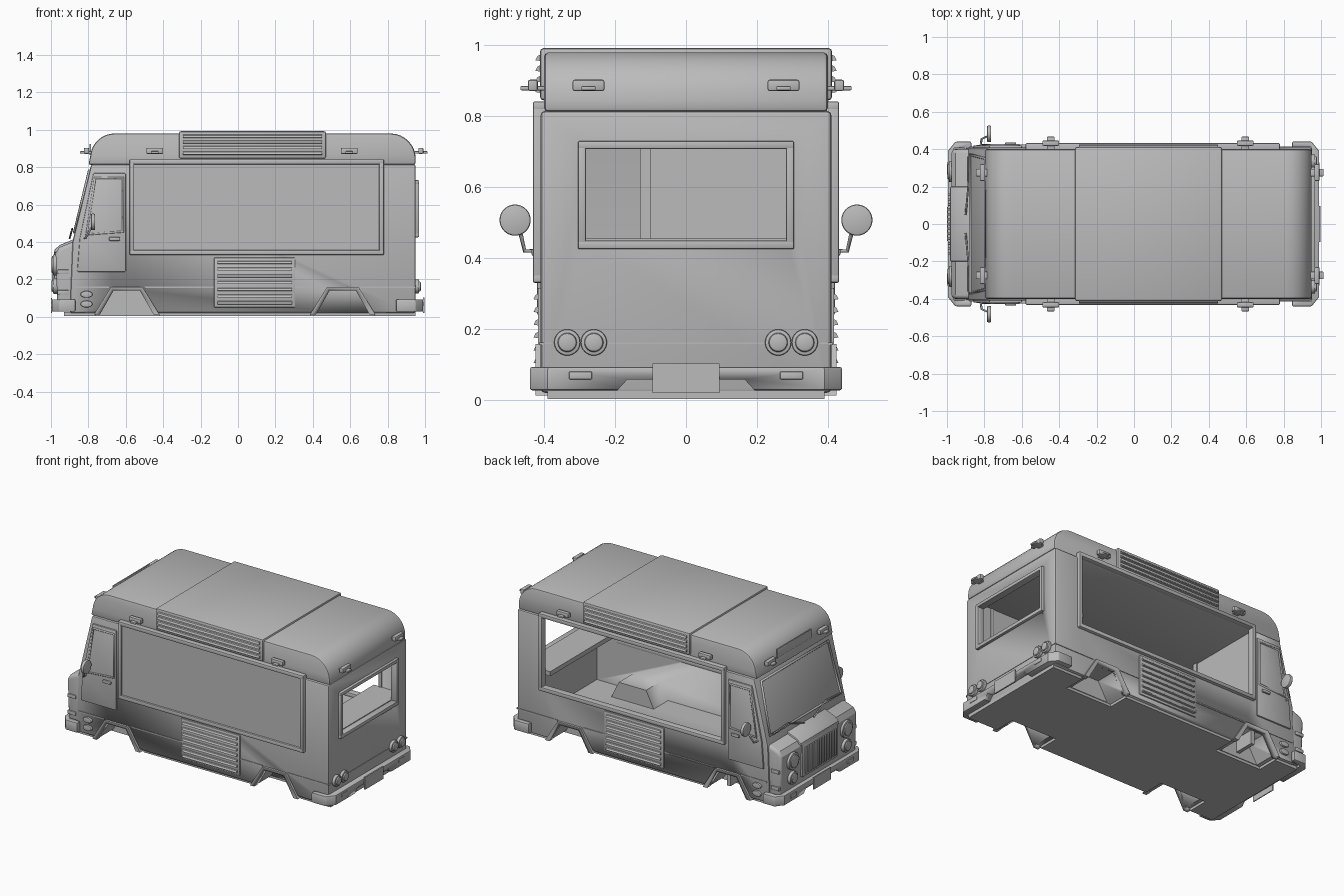
import bpy, bmesh, math
from mathutils import Vector

if "Cube" in bpy.data.objects:
    bpy.data.objects.remove(bpy.data.objects["Cube"], do_unlink=True)

grey = bpy.data.materials.new("plain_grey")
grey.use_nodes = True
grey.diffuse_color = (0.5, 0.5, 0.5, 1)
grey.node_tree.nodes["Principled BSDF"].inputs["Base Color"].default_value = (0.5, 0.5, 0.5, 1)


def finish(ob, bevel=0.0, segments=2):
    ob.data.materials.append(grey)
    bpy.ops.object.select_all(action='DESELECT')
    ob.select_set(True)
    bpy.context.view_layer.objects.active = ob
    if bevel:
        m = ob.modifiers.new("soft_edges", 'BEVEL')
        m.width, m.segments, m.limit_method = bevel, segments, 'ANGLE'
        m.angle_limit = math.radians(40)
        bpy.ops.object.modifier_apply(modifier=m.name)
    bpy.ops.object.shade_smooth_by_angle(angle=math.radians(32))
    return ob


def prism(name, pts, axis, a, b, bevel=0.0, segments=2):
    """Extrude an outline along one axis between a and b."""
    def place(p, d):
        return {'x': (d, p[0], p[1]), 'y': (p[0], d, p[1]), 'z': (p[0], p[1], d)}[axis]
    bm = bmesh.new()
    face = bm.faces.new([bm.verts.new(place(p, a)) for p in pts])
    new = bmesh.ops.extrude_face_region(bm, geom=[face])["geom"]
    shift = Vector(place((0, 0), b - a))
    bmesh.ops.translate(bm, vec=shift, verts=[v for v in new if isinstance(v, bmesh.types.BMVert)])
    bmesh.ops.recalc_face_normals(bm, faces=bm.faces)
    me = bpy.data.meshes.new(name)
    bm.to_mesh(me)
    bm.free()
    ob = bpy.data.objects.new(name, me)
    bpy.context.collection.objects.link(ob)
    return finish(ob, bevel, segments)


def box(name, x0, x1, y0, y1, z0, z1, bevel=0.0):
    return prism(name, [(x0, y0), (x1, y0), (x1, y1), (x0, y1)], 'z', z0, z1, bevel)


def disc(name, loc, r, depth, axis, bevel=0.0):
    turn = {'x': (0, math.pi / 2, 0), 'y': (math.pi / 2, 0, 0)}[axis]
    bpy.ops.mesh.primitive_cylinder_add(vertices=32, radius=r, depth=depth, location=loc, rotation=turn)
    ob = bpy.context.object
    ob.name = name
    return finish(ob, bevel)


def tube(name, pts, r, closed=False):
    cu = bpy.data.curves.new(name, 'CURVE')
    cu.dimensions, cu.bevel_depth, cu.bevel_resolution = '3D', r, 1
    cu.use_fill_caps = True
    sp = cu.splines.new('POLY')
    sp.points.add(len(pts) - 1)
    for q, p in zip(sp.points, pts):
        q.co = (*p, 1)
    sp.use_cyclic_u = closed
    ob = bpy.data.objects.new(name, cu)
    bpy.context.collection.objects.link(ob)
    cu.materials.append(grey)
    return ob


def combine(ob, tool, how):
    m = ob.modifiers.new("cut", 'BOOLEAN')
    m.object, m.operation, m.solver = tool, how, 'EXACT'
    bpy.context.view_layer.objects.active = ob
    bpy.ops.object.modifier_apply(modifier=m.name)
    bpy.data.objects.remove(tool, do_unlink=True)


def arc(cx, cz, r, start, end, n=8):
    return [(cx + r * math.cos(math.radians(start + (end - start) * i / n)),
             cz + r * math.sin(math.radians(start + (end - start) * i / n))) for i in range(n + 1)]


def trapezoid(cx, low, high, z0, z1):
    return [(cx - low, z0), (cx - high, z1), (cx + high, z1), (cx + low, z0)]


SIDES = (("left", 1), ("right", -1))
WHEELS = (("front", -0.595), ("rear", 0.56))

# hollow lower body with wheel wells, hatch and rear window
body = prism("body", [(-0.9, 0.02), (-0.885, 0.4), (-0.785, 0.815), (0.95, 0.815), (0.95, 0.02)],
             'y', -0.41, 0.41, 0.012)
combine(body, prism("cavity", [(-0.82, 0.05), (-0.82, 0.4), (-0.73, 0.9), (0.925, 0.9), (0.925, 0.05)],
                    'y', -0.39, 0.39), 'DIFFERENCE')
for _, s in SIDES:
    for _, cx in WHEELS:
        combine(body, prism("well_liner", trapezoid(cx, 0.165, 0.1, 0.03, 0.16), 'y', s * 0.24, s * 0.4), 'UNION')
        combine(body, prism("well_cut", trapezoid(cx, 0.15, 0.07, 0, 0.14), 'y', s * 0.255, s * 0.5), 'DIFFERENCE')
combine(body, box("hatch_cut", -0.56, 0.76, 0.3, 0.5, 0.355, 0.9), 'DIFFERENCE')
combine(body, box("rear_window_cut", 0.85, 1.1, -0.285, 0.285, 0.447, 0.71), 'DIFFERENCE')
box("chassis", -0.9, 0.93, -0.25, 0.25, 0.003, 0.025)
for end, x0, x1 in (("front", -0.93, -0.76), ("middle", -0.42, 0.39), ("rear", 0.73, 0.95)):
    box(end + "_chassis_edge", x0, x1, -0.39, 0.39, 0.003, 0.025)

# roof with rounded ends and raised centre unit
prism("roof", [(-0.8, 0.812)] + arc(-0.66, 0.85, 0.13, 175, 90) + arc(0.815, 0.845, 0.135, 90, 0) + [(0.95, 0.812)],
      'y', -0.4, 0.4, 0.012)
box("roof_unit", -0.315, 0.47, -0.412, 0.412, 0.845, 0.992, 0.01)
box("destination_panel", -0.795, -0.785, -0.18, 0.18, 0.865, 0.925, 0.004)

# interior: cab partition and rear counter
box("cab_partition", -0.6, -0.575, -0.1, 0.392, 0.05, 0.815)
box("partition_post", -0.605, -0.565, -0.13, -0.1, 0.05, 0.815)
box("rear_counter", 0.72, 0.928, -0.392, 0.392, 0.425, 0.455)

# hood and nose
prism("nose", [(-0.86, 0.04), (-0.965, 0.04), (-0.975, 0.34), (-0.955, 0.372), (-0.86, 0.41)],
      'y', -0.4, 0.4, 0.02, 3)
prism("hood_lid", [(-0.86, 0.39), (-0.985, 0.34), (-0.98, 0.36), (-0.95, 0.385), (-0.86, 0.422)],
      'y', -0.2, 0.2, 0.006)
box("grille_surround", -0.985, -0.95, -0.185, 0.185, 0.13, 0.345, 0.01)
for i in range(13):
    y = -0.156 + i * 0.026
    box("grille_slat", -0.994, -0.98, y - 0.007, y + 0.007, 0.15, 0.325, 0.003)
box("front_plate", -1.0, -0.994, -0.09, 0.09, 0.02, 0.1)

# windscreen frame, centre post and wipers
def screen(y, z, out=0.0):
    return (-0.885 + 0.1 * (z - 0.4) / 0.415 - out, y, z)


tube("windscreen_frame", [screen(-0.37, 0.45), screen(0.37, 0.45), screen(0.35, 0.78), screen(-0.35, 0.78)], 0.01, True)
for side, s in SIDES:
    tube(side + "_wiper", [screen(s * 0.05, 0.42, 0.02), screen(s * 0.2, 0.47, 0.018), screen(s * 0.36, 0.46, 0.018)], 0.005)

# wrap-around bumpers
def bumper(name, outer, inner, cut):
    d = 1 if outer > 0 else -1
    plan = [(inner, -0.44), (outer - d * 0.04, -0.44), (outer, -0.39), (outer, 0.39), (outer - d * 0.04, 0.44), (inner, 0.44)]
    ob = prism(name, plan, 'z', 0.027, 0.093, 0.006)
    combine(ob, box("inside_cut", min(inner - d * 0.1, outer - d * 0.05), max(inner - d * 0.1, outer - d * 0.05),
                    -0.405, 0.405, 0, 0.2), 'DIFFERENCE')
    combine(ob, prism("centre_notch", trapezoid(0, 0.2, 0.165, 0.02, 0.058), 'x', cut, cut + 0.2), 'DIFFERENCE')


bumper("rear_bumper", 0.99, 0.845, 0.85)
bumper("front_bumper", -0.995, -0.87, -1.05)
box("rear_plate", 0.988, 0.998, -0.095, 0.095, 0.02, 0.102)

# rear window frame
for y0, y1, z0, z1 in ((-0.305, 0.305, 0.425, 0.45), (-0.305, 0.305, 0.707, 0.73),
                       (-0.305, -0.282, 0.44, 0.715), (0.282, 0.305, 0.44, 0.715)):
    box("rear_window_frame", 0.92, 0.968, y0, y1, z0, z1, 0.005)


# roof marker lamp: bracket plus wide lens
def marker(name, loc, along):
    x, y, z = loc
    lx, ly = (0.045, 0.014) if along == 'x' else (0.014, 0.045)
    box(name, x - lx, x + lx, y - ly, y + ly, z - 0.014, z + 0.018, 0.006)
    bx, by = (0.02, 0.035) if along == 'x' else (0.035, 0.02)
    box(name + "_bracket", x - bx, x + bx, y - by, y + by, z - 0.012, z, 0.003)


for side, s in SIDES:
    def sbox(name, x0, x1, y0, y1, z0, z1, bevel=0.0):
        a, b = sorted((s * y0, s * y1))
        return box(side + "_" + name, x0, x1, a, b, z0, z1, bevel)

    # serving hatch frame, filled on the right side
    for x0, x1, z0, z1 in ((-0.58, 0.78, 0.33, 0.357), (-0.58, 0.78, 0.815, 0.842),
                           (-0.58, -0.555, 0.34, 0.83), (0.755, 0.78, 0.34, 0.83)):
        sbox("hatch_frame", x0, x1, 0.385, 0.432, z0, z1, 0.006)
    if s < 0:
        sbox("hatch_panel", -0.56, 0.76, 0.4, 0.42, 0.35, 0.82)

    # louvred vents below the hatch and on the roof unit
    sbox("vent_panel", -0.128, 0.305, 0.4, 0.418, 0.05, 0.316, 0.004)
    slats = [(-0.11, 0.288, 0.41, 0.075 + i * 0.036) for i in range(7)]
    slats += [(-0.295, 0.45, 0.405, 0.875 + i * 0.03) for i in range(4)]
    for x0, x1, y, z in slats:
        prism(side + "_vent_slat", [(s * y, z - 0.01), (s * (y + 0.02), z - 0.007), (s * (y + 0.014), z + 0.005),
                                    (s * y, z + 0.012)], 'x', x0, x1)

    # cab door with window frame and handle
    prism(side + "_door", [(-0.86, 0.24), (-0.846, 0.42), (-0.773, 0.768), (-0.6, 0.768), (-0.6, 0.24)],
          'y', s * 0.4, s * 0.42, 0.005)
    tube(side + "_door_window_frame", [(-0.81, s * 0.42, 0.44), (-0.764, s * 0.42, 0.742), (-0.615, s * 0.42, 0.742),
                                       (-0.615, s * 0.42, 0.455)], 0.008, True)
    sbox("door_handle", -0.69, -0.63, 0.42, 0.436, 0.406, 0.426, 0.006)

    # wing mirror on a bent arm
    tube(side + "_mirror_arm", [(-0.82, s * 0.415, 0.42), (-0.815, s * 0.455, 0.42), (-0.785, s * 0.468, 0.475)], 0.006)
    disc(side + "_mirror", (-0.775, s * 0.482, 0.507), 0.044, 0.022, 'x', 0.006)

    # waist trim and wheel arch rims
    for x0, x1 in ((-0.88, -0.69), (-0.5, 0.465), (0.655, 0.95)):
        sbox("waist_trim", x0, x1, 0.4, 0.414, 0.155, 0.162)
    for end, cx in WHEELS:
        rim = prism(side + "_" + end + "_arch_rim", trapezoid(cx, 0.175, 0.085, 0.012, 0.158), 'y', s * 0.39, s * 0.425)
        combine(rim, prism("arch_cut", trapezoid(cx, 0.15, 0.07, 0.0, 0.14), 'y', s * 0.3, s * 0.5), 'DIFFERENCE')

    # headlamps, indicators and tail lamps
    for z, r in ((0.277, 0.056), (0.165, 0.042)):
        disc(side + "_headlamp_ring", (-0.975, s * 0.28, z), r, 0.03, 'x', 0.006)
        disc(side + "_headlamp_lens", (-0.985, s * 0.28, z), r * 0.75, 0.026, 'x', 0.008)
    for z in (0.12, 0.068):
        lamp = disc(side + "_side_lamp", (-0.81, s * 0.412, z), 0.018, 0.022, 'y', 0.004)
        lamp.scale.x = 1.8
    for z in (0.13, 0.24):
        sbox("nose_side_vent", -0.965, -0.905, 0.39, 0.408, z - 0.012, z + 0.012, 0.003)
    for y in (0.26, 0.335):
        disc(side + "_tail_lamp_ring", (0.957, s * y, 0.162), 0.037, 0.024, 'x', 0.005)
        disc(side + "_tail_lamp_lens", (0.965, s * y, 0.162), 0.027, 0.026, 'x', 0.008)
    sbox("rear_bumper_lamp", 0.98, 0.993, 0.265, 0.33, 0.058, 0.08, 0.003)
    sbox("front_bumper_lamp", -1.0, -0.985, 0.265, 0.33, 0.05, 0.075, 0.003)

    # marker lamps around the roof
    for x in (-0.445, 0.595):
        marker(side + "_roof_marker", (x, s * 0.432, 0.885), 'x')
    marker(side + "_rear_marker", (0.978, s * 0.275, 0.885), 'y')
    marker(side + "_front_marker", (-0.81, s * 0.275, 0.885), 'y')

# rear waist trim
box("rear_waist_trim", 0.94, 0.953, -0.41, 0.41, 0.157, 0.162)
